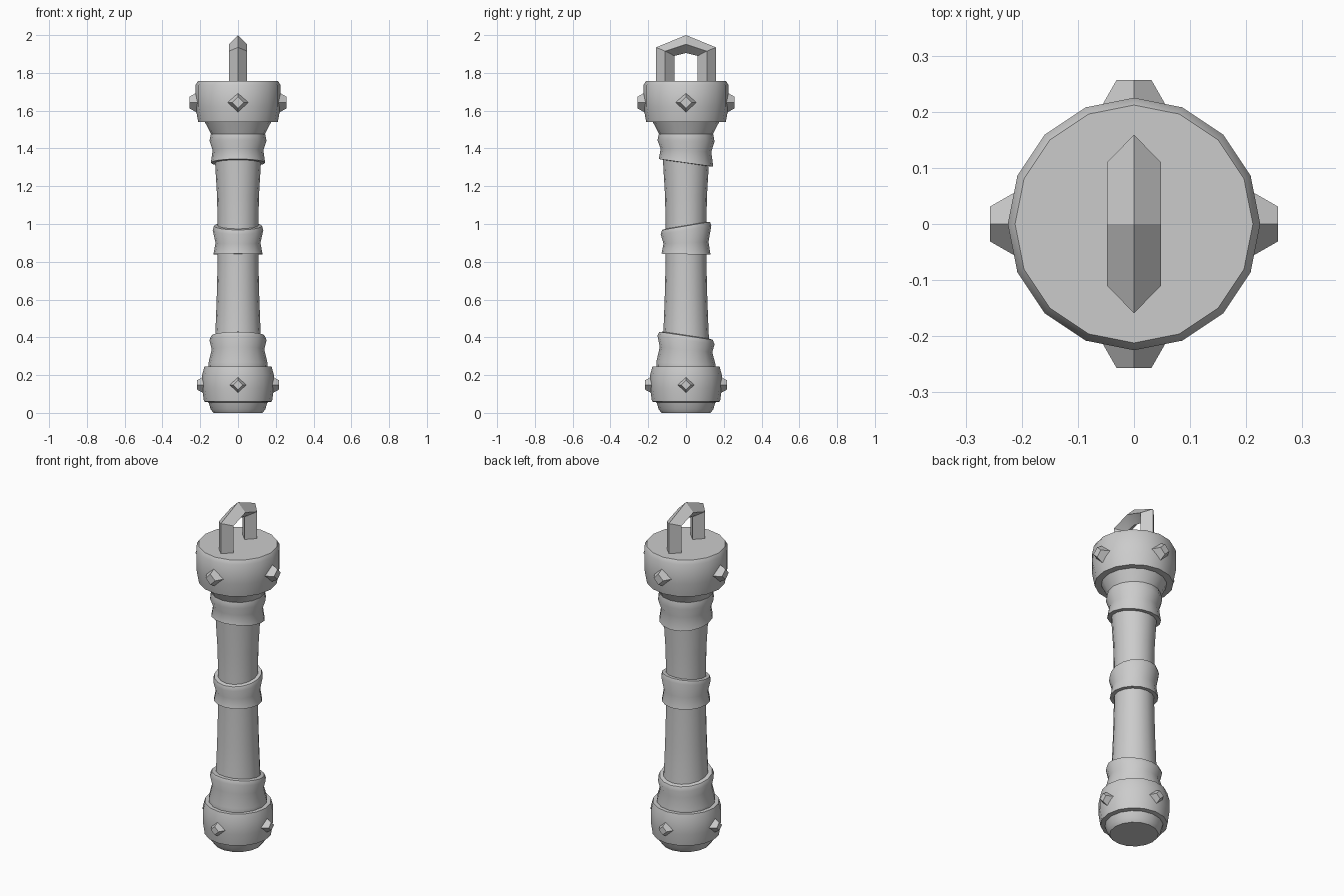
import bpy, bmesh
from math import sin, cos, pi, radians

cube = bpy.data.objects.get("Cube")
if cube:
    bpy.data.objects.remove(cube, do_unlink=True)

grey = bpy.data.materials.new("plain grey")
grey.use_nodes = True
colour = (0.6, 0.6, 0.6, 1)
grey.diffuse_color = colour
grey.node_tree.nodes["Principled BSDF"].inputs["Base Color"].default_value = colour

SIDES = 16


def finish(name, bm, angle=35):
    bmesh.ops.recalc_face_normals(bm, faces=bm.faces)
    mesh = bpy.data.meshes.new(name)
    bm.to_mesh(mesh)
    bm.free()
    mesh.materials.append(grey)
    obj = bpy.data.objects.new(name, mesh)
    bpy.context.collection.objects.link(obj)
    bpy.ops.object.select_all(action='DESELECT')
    obj.select_set(True)
    bpy.context.view_layer.objects.active = obj
    bpy.ops.object.shade_smooth_by_angle(angle=radians(angle))
    return obj


def skin(bm, rings):
    """Join equal vertex rings with quads and cap both ends."""
    n = len(rings[0])
    for a, b in zip(rings, rings[1:]):
        for i in range(n):
            j = (i + 1) % n
            bm.faces.new((a[i], a[j], b[j], b[i]))
    bm.faces.new(rings[0])
    bm.faces.new(rings[-1])


def turned(name, profile, angle=35):
    """Turn (radius, height, tilt) points around z; tilt slants the ring along y."""
    bm = bmesh.new()
    rings = []
    for r, z, tilt in profile:
        ring = []
        for i in range(SIDES):
            a = 2 * pi * i / SIDES
            ring.append(bm.verts.new((r * cos(a), r * sin(a), z + tilt * r * sin(a))))
        rings.append(ring)
    skin(bm, rings)
    return finish(name, bm, angle)


# Shaft and end caps
turned("shaft", [(0.14, 0.22, 0), (0.12, 0.42, 0), (0.113, 0.6, 0), (0.108, 0.8, 0),
                 (0.108, 1.0, 0), (0.111, 1.15, 0), (0.12, 1.3, 0), (0.128, 1.48, 0)])
turned("foot", [(0.13, 0, 0), (0.145, 0.02, 0), (0.16, 0.07, 0)])
turned("lower_ring", [(0.15, 0.055, 0), (0.18, 0.06, 0), (0.19, 0.13, 0),
                      (0.19, 0.2, 0), (0.178, 0.245, 0)])
turned("neck", [(0.142, 1.474, 0), (0.178, 1.545, 0)])
turned("upper_ring", [(0.178, 1.54, 0), (0.211, 1.541, 0), (0.225, 1.62, 0),
                      (0.225, 1.735, 0), (0.212, 1.757, 0)])

# Slanted grip bands
turned("lower_band", [(0.156, 0.24, 0), (0.157, 0.262, -0.05), (0.139, 0.335, -0.1),
                      (0.151, 0.385, -0.15), (0.142, 0.408, -0.15), (0.112, 0.413, -0.15)], 50)
turned("middle_band", [(0.1, 0.84, -0.02), (0.13, 0.84, -0.02), (0.119, 0.9, 0.04),
                       (0.134, 0.968, 0.17), (0.127, 0.99, 0.17), (0.105, 0.993, 0.17)], 50)
turned("upper_band", [(0.11, 1.322, -0.14), (0.144, 1.324, -0.14), (0.134, 1.39, -0.06),
                      (0.151, 1.44, -0.02), (0.144, 1.476, 0), (0.12, 1.478, 0)], 50)


# Diamond studs around each ring
def studs(name, z, inner, outer, size):
    bm = bmesh.new()
    for k in range(4):
        c, s = cos(k * pi / 2), sin(k * pi / 2)
        rings = []
        for depth, half in ((inner, size), (outer, size * 0.55)):
            ring = []
            for i in range(4):
                u, v = half * cos(i * pi / 2), half * sin(i * pi / 2)
                ring.append(bm.verts.new((depth * c - u * s, depth * s + u * c, z + v)))
            rings.append(ring)
        skin(bm, rings)
    finish(name, bm, 45)


studs("lower_studs", 0.148, 0.18, 0.217, 0.045)
studs("upper_studs", 1.643, 0.213, 0.257, 0.056)

# Hanging loop with a diamond section: outer ridge, side, inner ridge, side
W = 0.048
half = [((0.159, 1.74), (0.11, 1.74), (0.061, 1.74)),
        ((0.159, 1.935), (0.11, 1.915), (0.061, 1.89))]
peak = ((0, 2.0), (0, 1.952), (0, 1.905))
path = half + [peak] + [tuple((-y, z) for y, z in row) for row in reversed(half)]
bm = bmesh.new()
rings = []
for outer, mid, inner in path:
    points = ((0, *outer), (W, *mid), (0, *inner), (-W, *mid))
    rings.append([bm.verts.new(p) for p in points])
skin(bm, rings)
finish("hanging_loop", bm, 30)
